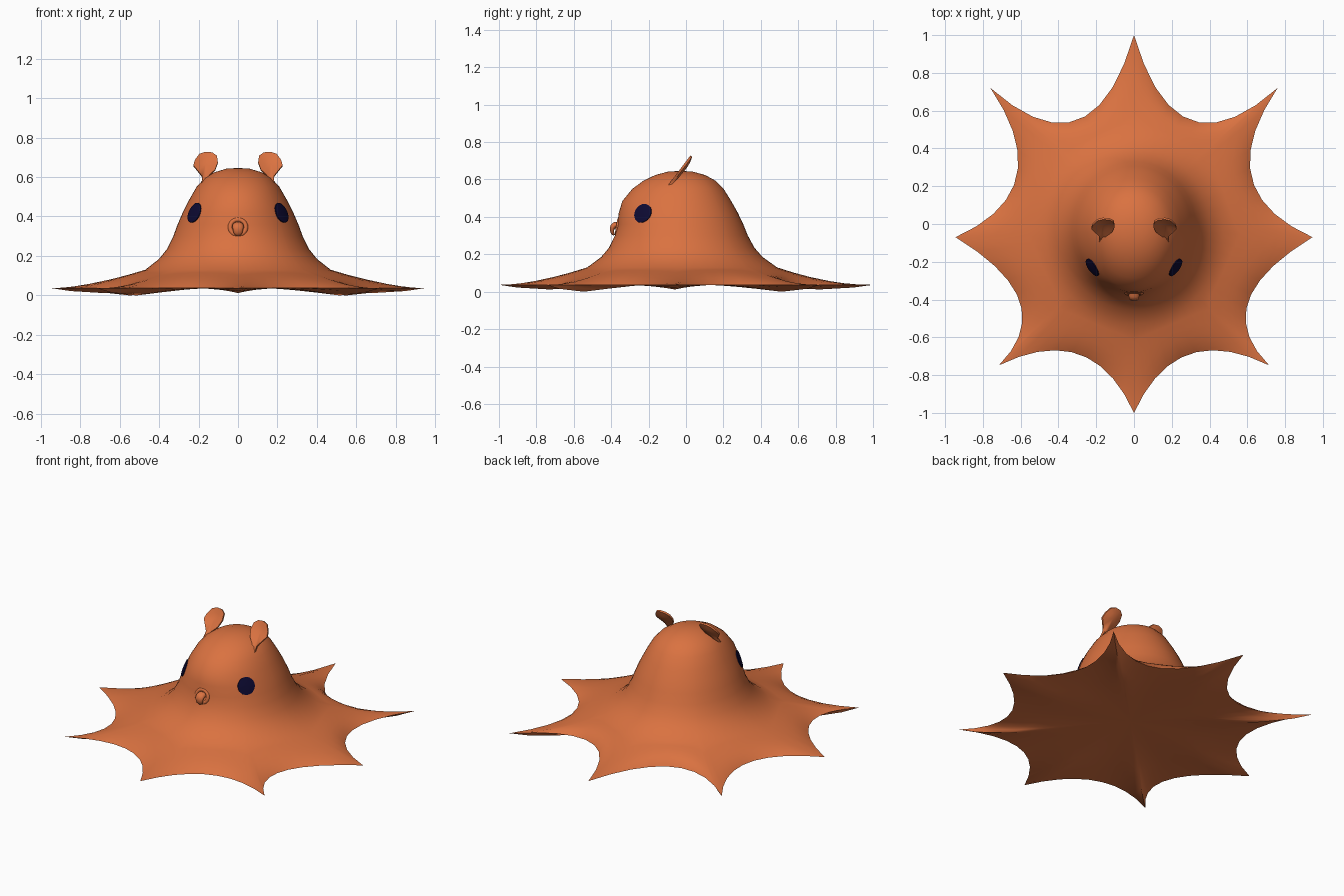
import bpy, bmesh, math
from mathutils import Vector
from mathutils.bvhtree import BVHTree

if "Cube" in bpy.data.objects:
    bpy.data.objects.remove(bpy.data.objects["Cube"], do_unlink=True)


def material(name, colour):
    mat = bpy.data.materials.new(name)
    mat.use_nodes = True
    mat.diffuse_color = (*colour, 1)
    mat.node_tree.nodes["Principled BSDF"].inputs["Base Color"].default_value = (*colour, 1)
    return mat


ORANGE = material("orange skin", (0.70, 0.168, 0.052))
NAVY = material("navy eye", (0.004, 0.003, 0.032))


def finish(bm, name, mat, sharp=55):
    """Turn a bmesh into a smooth-shaded object."""
    bmesh.ops.recalc_face_normals(bm, faces=bm.faces)
    mesh = bpy.data.meshes.new(name)
    bm.to_mesh(mesh)
    bm.free()
    mesh.materials.append(mat)
    for poly in mesh.polygons:
        poly.use_smooth = True
    mesh.set_sharp_from_angle(angle=math.radians(sharp))
    obj = bpy.data.objects.new(name, mesh)
    bpy.context.collection.objects.link(obj)
    return obj


def bridge(bm, rings):
    for a, b in zip(rings, rings[1:]):
        n = len(a)
        for i in range(n):
            j = (i + 1) % n
            bm.faces.new((a[i], a[j], b[j], b[i]))


def cap(bm, ring, point):
    centre = bm.verts.new(point)
    for i in range(len(ring)):
        bm.faces.new((ring[i], ring[(i + 1) % len(ring)], centre))


# Star-shaped skirt outline: arm tips joined by concave curves
TIPS = [(0, 1), (.76, .72), (.945, -.07), (.715, -.748), (0, -1)]
MIDS = [(.30, .55), (.622, .25), (.605, -.41), (.29, -.69)]
STEPS = 9
half = []
for k in range(4):
    a, b, m = Vector(TIPS[k]), Vector(TIPS[k + 1]), Vector(MIDS[k])
    c = 2 * m - (a + b) / 2
    for s in range(STEPS):
        t = s / STEPS
        arm = abs(2 * t - 1) ** 1.6
        tip = k if t < .5 else k + 1
        sag = arm * (.038 if tip % 2 else .026)
        half.append((a * (1 - t) ** 2 + c * 2 * t * (1 - t) + b * t * t, sag))
outline = half + [(Vector(TIPS[4]), .026)]
outline += [(Vector((-p.x, p.y)), sag) for p, sag in reversed(half[1:])]

CENTRE = Vector((0, -.03))
RIM = .037
SLOPE = .093

# Mantle: domed head, bulging at the face, flowing into the webbed skirt
PROFILE = [(.06, .642), (.12, .624), (.17, .594), (.21, .55), (.247, .485),
           (.28, .42), (.306, .36), (.328, .30), (.36, .235), (.40, .185), (.47, .13)]


def dome_point(p, r, z):
    d = (p - CENTRE).normalized()
    depth = 1.1 if d.y > 0 else 1.06 + .2 * math.exp(-((z - .5) / .11) ** 2)
    return CENTRE + Vector((d.x * r, d.y * r * depth))


def skirt_point(p, t):
    """Web surface: height falls with radius, then rolls over at the rim."""
    start = dome_point(p, *PROFILE[-1])
    q = start.lerp(p, t)
    r0 = (start - CENTRE).length
    u = min(1, ((q - CENTRE).length - r0) / (1 - r0))
    return (*q, RIM + SLOPE * (1 - u) ** 1.8 * (1 - t ** 5))


bm = bmesh.new()
rings = [[bm.verts.new((*dome_point(p, r, z), z)) for p, _ in outline] for r, z in PROFILE]
for t in (.2, .4, .6, .75, .87, .95, 1):
    rings.append([bm.verts.new(skirt_point(p, t)) for p, _ in outline])
for f, depth in ((.9, .6), (.72, 1), (.55, .6), (.3, 0)):
    rings.append([bm.verts.new((*CENTRE.lerp(p, f), .038 - sag * depth)) for p, sag in outline])
bridge(bm, rings)
cap(bm, rings[0], (*CENTRE, .646))
cap(bm, rings[-1], (*CENTRE, .038))
bmesh.ops.recalc_face_normals(bm, faces=bm.faces)
surface = BVHTree.FromBMesh(bm)
finish(bm, "mantle", ORANGE, 75)


# Eyes: thin round plates that follow the head surface
def eye(side, name):
    n = Vector((side * .77, -.55, .33)).normalized()
    u = n.cross(Vector((0, 0, 1))).normalized()
    v = n.cross(u)
    mid = Vector((side * .242, -.246, .428))

    def on_skin(p, lift):
        hit = surface.ray_cast(p + n * .3, -n)[0]
        return (hit or p) + n * lift

    bm = bmesh.new()
    rings = []
    for r, lift in ((.018, .006), (.036, .006), (.053, .005), (.053, -.003)):
        ring = []
        for i in range(24):
            a = math.tau * i / 24
            ring.append(bm.verts.new(on_skin(mid + u * r * math.cos(a) + v * r * math.sin(a), lift)))
        rings.append(ring)
    bridge(bm, rings)
    cap(bm, rings[0], on_skin(mid, .006))
    finish(bm, name, NAVY)


# Ear fins: cupped paddles on narrow stems, leaning back
EAR = [(.184, .57), (.182, .605), (.203, .632), (.226, .66), (.218, .688), (.195, .718),
       (.165, .728), (.13, .725), (.107, .708), (.102, .675), (.116, .638), (.146, .61), (.16, .575)]


def ear(side, name):
    bm = bmesh.new()

    def at(x, z, back):
        return (side * x, -.095 + (z - .57) * .75 + back, z - back * .6)

    rings = []
    for offset in (0, .01):
        rim = [bm.verts.new(at(x, z, offset)) for x, z in EAR]
        inner = [bm.verts.new(at(x + (.164 - x) * .5, z + (.675 - z) * .5, offset + .008))
                 for x, z in EAR]
        cap(bm, inner, at(.164, .675, offset + .011))
        bridge(bm, [rim, inner])
        rings.append(rim)
    bridge(bm, rings)
    finish(bm, name, ORANGE)


for side, label in ((1, "left"), (-1, "right")):
    eye(side, label + "_eye")
    ear(side, label + "_ear_fin")

# Siphon: a drooping nub under a soft raised collar
bm = bmesh.new()
PATH = [(-.35, .358, .028), (-.382, .355, .028), (-.394, .343, .027),
        (-.396, .328, .025), (-.393, .312, .02), (-.39, .303, .01)]
rings = []
for k, (y, z, r) in enumerate(PATH):
    tilt = math.radians(85 * k / (len(PATH) - 1))
    ring = []
    for i in range(16):
        a = math.tau * i / 16
        w = r * .6 * math.sin(a)
        ring.append(bm.verts.new((r * math.cos(a), y - w * math.sin(tilt), z + w * math.cos(tilt))))
    rings.append(ring)
bridge(bm, rings)
cap(bm, rings[-1], (0, -.389, .301))
finish(bm, "siphon", ORANGE)

bpy.ops.mesh.primitive_torus_add(major_radius=.04, minor_radius=.012, major_segments=24,
                                 minor_segments=10, location=(0, -.363, .345),
                                 rotation=(math.radians(80), 0, 0))
collar = bpy.context.object
collar.name = "siphon_collar"
collar.data.materials.append(ORANGE)
bpy.ops.object.shade_smooth()
